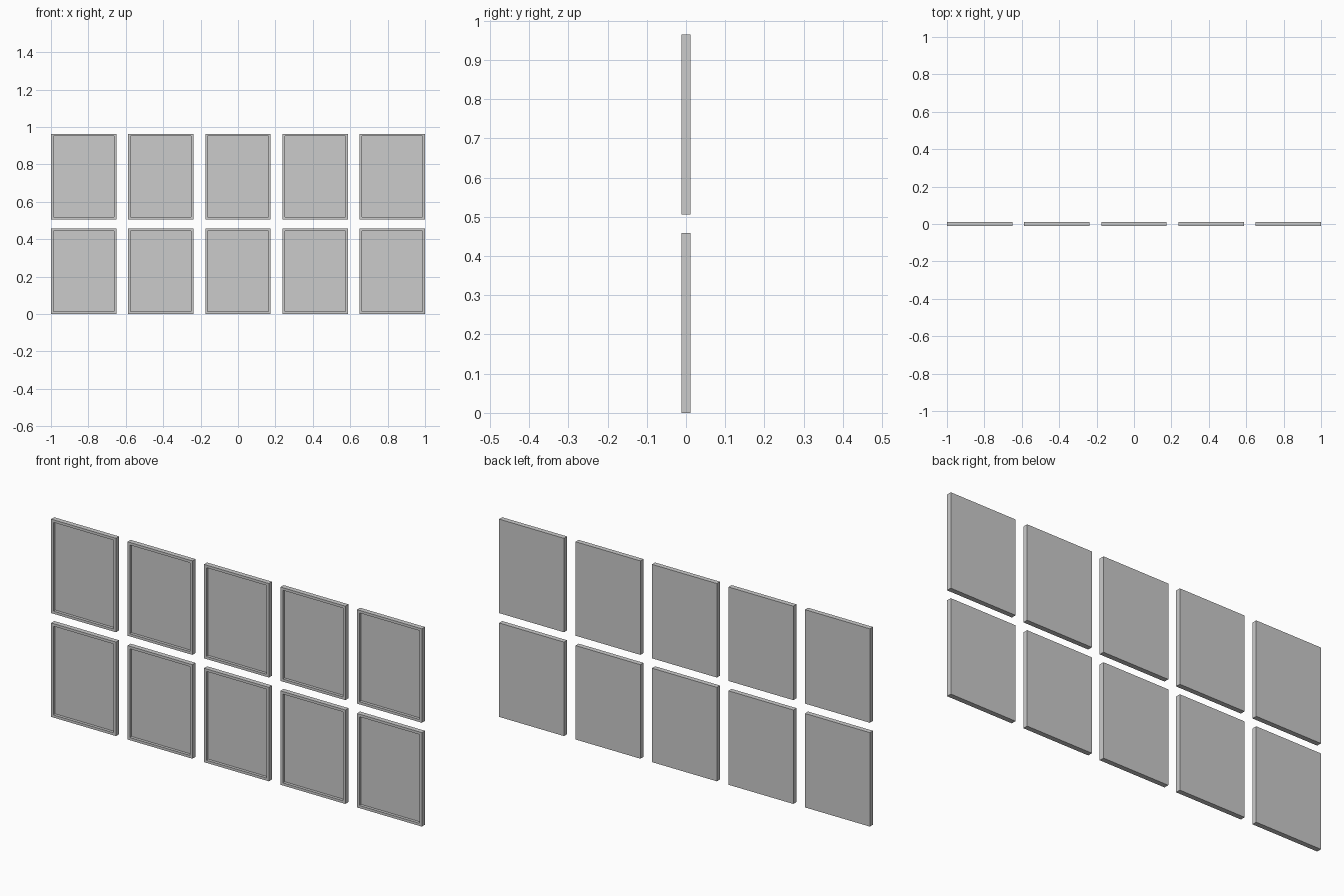
import bpy, bmesh
from mathutils import Vector

if "Cube" in bpy.data.objects:
    bpy.data.objects.remove(bpy.data.objects["Cube"], do_unlink=True)

COLUMNS, ROWS = 5, 2
WIDTH, HEIGHT, THICKNESS = 0.35, 0.458, 0.024
PITCH_X, PITCH_Z = 0.4125, 0.506
BORDER, RECESS = 0.018, 0.014


def panel_mesh():
    # Thin slab whose front face is inset and pushed back to leave a raised rim
    bm = bmesh.new()
    bmesh.ops.create_cube(bm, size=1)
    bmesh.ops.scale(bm, vec=(WIDTH, THICKNESS, HEIGHT), verts=bm.verts)
    bm.normal_update()
    front = min(bm.faces, key=lambda f: f.calc_center_median().y)
    bmesh.ops.inset_region(bm, faces=[front], thickness=BORDER)
    floor = bmesh.ops.extrude_discrete_faces(bm, faces=[front])["faces"][0]
    bmesh.ops.translate(bm, vec=Vector((0, RECESS, 0)), verts=floor.verts)
    bmesh.ops.recalc_face_normals(bm, faces=bm.faces)
    mesh = bpy.data.meshes.new("framed_panel")
    bm.to_mesh(mesh)
    bm.free()
    return mesh


# Grid of identical framed panels
mesh = panel_mesh()
for row, label in enumerate(("lower", "upper")):
    for col in range(COLUMNS):
        panel = bpy.data.objects.new(f"{label}_panel_{col + 1}", mesh)
        panel.location = ((col - (COLUMNS - 1) / 2) * PITCH_X, 0,
                          HEIGHT / 2 + row * PITCH_Z)
        bpy.context.collection.objects.link(panel)
